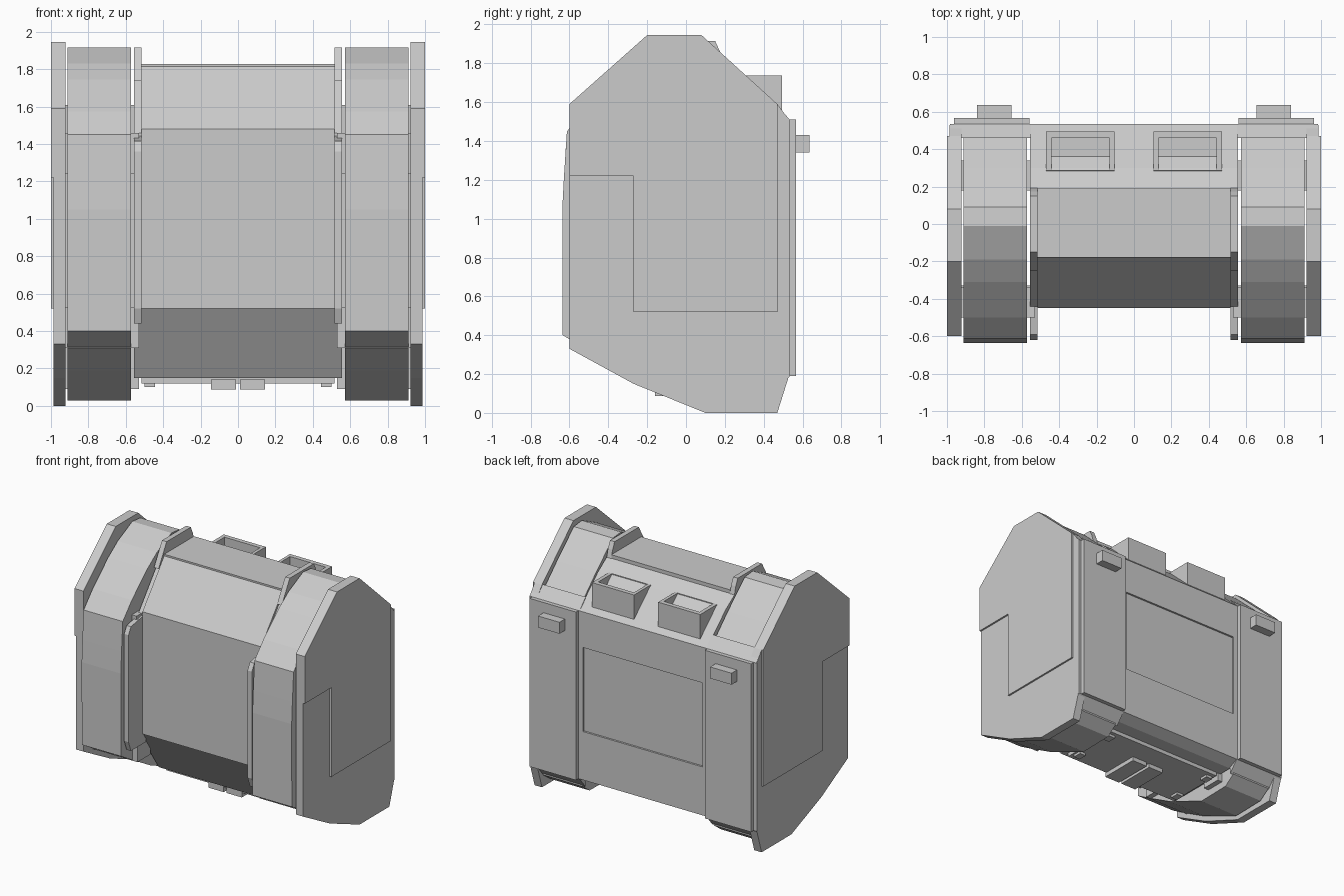
import bpy, bmesh

if "Cube" in bpy.data.objects:
    bpy.data.objects.remove(bpy.data.objects["Cube"])


def prism(name, x0, x1, pts, mirror=False):
    """Extrude a (y, z) profile between x0 and x1, optionally mirrored in x."""
    bm = bmesh.new()
    face = bm.faces.new([bm.verts.new((x0, y, z)) for y, z in pts])
    ext = bmesh.ops.extrude_face_region(bm, geom=[face])
    verts = [g for g in ext["geom"] if isinstance(g, bmesh.types.BMVert)]
    bmesh.ops.translate(bm, verts=verts, vec=(x1 - x0, 0, 0))
    bmesh.ops.recalc_face_normals(bm, faces=bm.faces)
    me = bpy.data.meshes.new(name)
    bm.to_mesh(me)
    bm.free()
    ob = bpy.data.objects.new(name, me)
    bpy.context.collection.objects.link(ob)
    if mirror:
        ob.modifiers.new("mirror", "MIRROR")
    return ob


def box(name, x, y, z, mirror=False):
    return prism(name, x[0], x[1],
                 [(y[0], z[0]), (y[1], z[0]), (y[1], z[1]), (y[0], z[1])], mirror)


def cut(target, cutter):
    m = target.modifiers.new("cut", "BOOLEAN")
    m.object = cutter
    m.operation = "DIFFERENCE"
    m.solver = "EXACT"
    cutter.hide_render = True
    cutter.hide_viewport = True
    cutter.display_type = "WIRE"


# central hull with a shallow rear panel recess
hull = prism("hull", -.555, .555, [
    (-.44, .52), (-.44, 1.46), (-.17, 1.80), (.19, 1.80), (.30, 1.725), (.535, 1.51),
    (.535, .19), (.45, .15), (-.19, .15)])
cut(hull, box("rear_panel_cutter", (-.52, .52), (.52, .60), (.57, 1.23)))
prism("front_face_panel", -.515, .515, [
    (-.45, .52), (-.45, 1.48), (-.18, 1.815), (-.12, 1.79), (-.40, 1.40), (-.40, .52)])
box("top_plate", (-.515, .515), (-.18, .19), (1.78, 1.828))

# ribs beside the hull
prism("top_fin", .515, .555, [
    (-.25, 1.74), (-.15, 1.915), (.15, 1.915), (.175, 1.86), (.20, 1.77)], True)
prism("front_flange", .517, .555, [
    (-.40, .44), (-.59, .44), (-.62, .52), (-.62, 1.36), (-.59, 1.415), (-.40, 1.45)], True)

# track blocks
prism("track", .572, .912, [
    (-.635, .40), (-.637, 1.05), (-.628, 1.22), (-.613, 1.45), (-.50, 1.575),
    (-.31, 1.745), (-.19, 1.83), (-.01, 1.915), (.09, 1.905), (.30, 1.715), (.47, 1.55),
    (.47, .10), (.38, .035), (.10, .03), (-.27, .19), (-.50, .32)], True)

# spacers joining hull, track and side plate
for i, (y, z) in enumerate([(.26, 1.5), (.26, .2), (-.42, 1.35), (-.41, .42)]):
    box(f"track_spacer_{i}", (.53, .95), (y - .08, y + .08), (z - .11, z + .11), True)

# side armour plates and the raised outer layer
prism("side_plate", .922, .986, [
    (-.60, .33), (-.60, 1.59), (-.20, 1.945), (.08, 1.945), (.47, 1.59), (.53, 1.51),
    (.53, .19), (.47, 0), (.10, 0), (-.27, .15)], True)
prism("side_plate_raised", .98, 1.0, [
    (-.60, 1.22), (-.27, 1.22), (-.27, .52), (.47, .52), (.47, 1.59),
    (.08, 1.945), (-.20, 1.945), (-.60, 1.59)], True)

# rear fender blocks, plates and handles
prism("rear_fender", .55, .985, [
    (.46, .10), (.46, 1.59), (.535, 1.51), (.535, .19)], True)
box("rear_plate", (.56, .962), (.53, .567), (.19, 1.51), True)
box("rear_handle", (.655, .84), (.56, .635), (1.34, 1.43), True)

# two open vent hoods on the rear slope
hood = prism("vent_hood", .105, .47, [
    (.27, 1.70), (.285, 1.738), (.495, 1.738), (.495, 1.52), (.45, 1.50)])
cut(hood, box("vent_cutter", (.13, .44), (.29, .46), (1.67, 1.85)))
hood.modifiers.new("mirror", "MIRROR")

# underside plate, pads and feet
box("belly_plate", (-.515, .515), (-.15, .34), (.12, .16))
box("belly_pad", (.012, .145), (-.16, .16), (.087, .14), True)
box("belly_foot", (.445, .50), (-.10, -.03), (.10, .14), True)
box("belly_rear_foot", (.445, .50), (.24, .31), (.10, .14), True)
